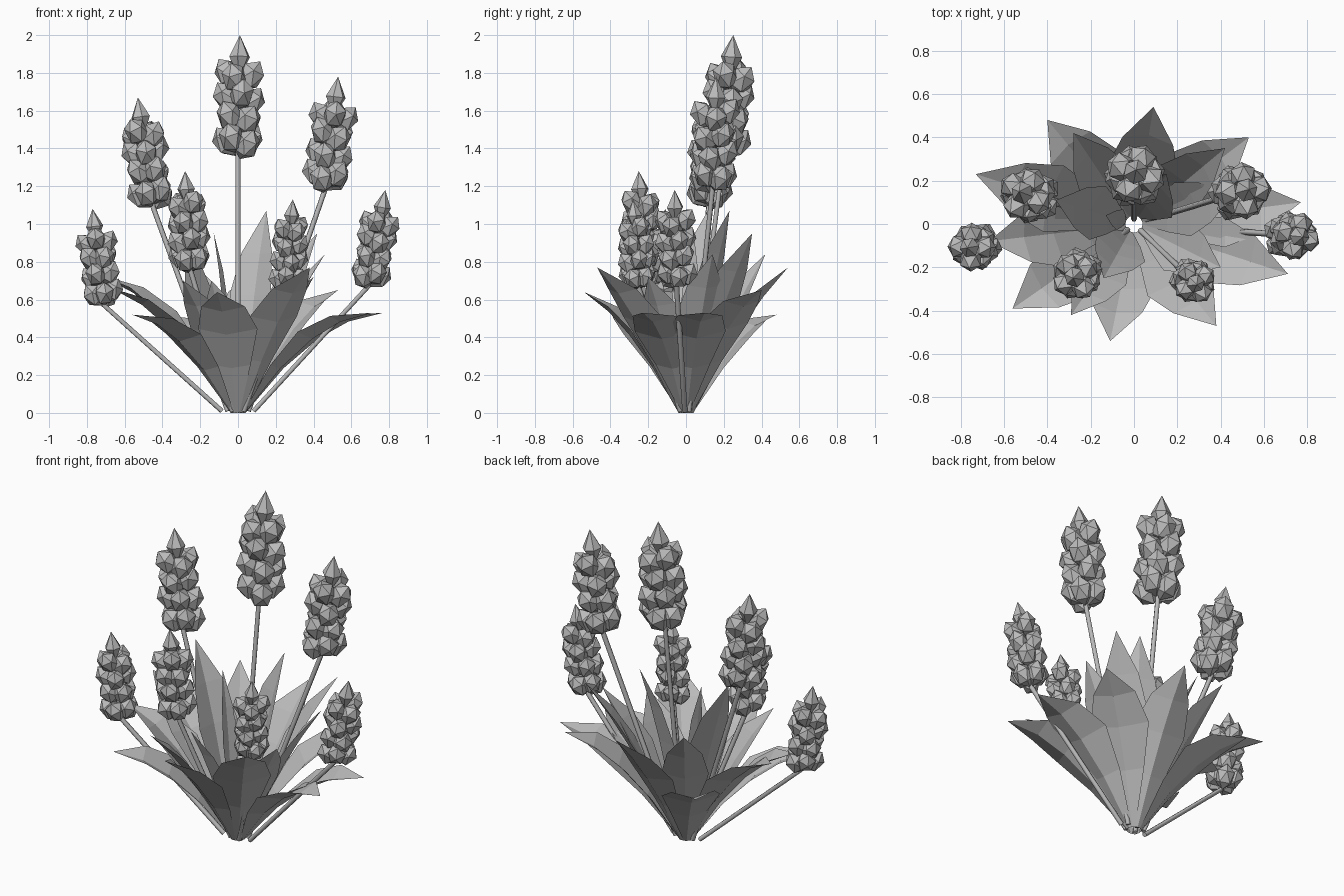
import bpy, bmesh, math
from mathutils import Vector, Matrix

cube = bpy.data.objects.get("Cube")
if cube:
    bpy.data.objects.remove(cube, do_unlink=True)

# One plain grey for the whole plant
GREY = (0.5, 0.5, 0.5, 1)
grey = bpy.data.materials.new("plain grey")
grey.use_nodes = True
grey.diffuse_color = GREY
grey.node_tree.nodes["Principled BSDF"].inputs["Base Color"].default_value = GREY


def add_object(name, data):
    data.materials.append(grey)
    obj = bpy.data.objects.new(name, data)
    bpy.context.scene.collection.objects.link(obj)
    return obj


def mesh_object(name, bm):
    data = bpy.data.meshes.new(name)
    bm.to_mesh(data)
    bm.free()
    return add_object(name, data)


def make_leaf(name, tip, width):
    """Creased blade with a sharp tip; low leaves arch over, tall ones stay straight."""
    tip = Vector(tip)
    out = Vector((tip.x, tip.y, 0))
    reach = out.length
    out.normalize()
    side = Vector((-out.y, out.x, 0))
    root = out * 0.04
    arch = min(0.96, max(0.62, 1.22 - 0.4 * tip.z / reach))
    bend = out * reach * 0.54 + Vector((0, 0, tip.z * arch))
    bm = bmesh.new()
    rows = []
    for t, w in ((0, 0.1), (0.27, 0.62), (0.52, 1.0), (0.74, 0.74)):
        mid = root * (1 - t) ** 2 + bend * 2 * t * (1 - t) + tip * t * t
        along = (bend - root) * (1 - t) + (tip - bend) * t
        inward = side.cross(along).normalized()
        if inward.dot(out) > 0:
            inward.negate()
        half = side * width * w / 2
        lift = inward * width * w * 0.15
        points = (mid - half + lift, mid, mid + half + lift)
        rows.append([bm.verts.new(p) for p in points])
    for a, b in zip(rows, rows[1:]):
        for i in range(2):
            bm.faces.new((a[i], a[i + 1], b[i + 1], b[i]))
    end = bm.verts.new(tip)
    for i in range(2):
        bm.faces.new((rows[-1][i], rows[-1][i + 1], end))
    mesh_object(name, bm)


def make_stem(name, points, radius):
    """Thin straight tube that turns upward inside the flower head."""
    curve = bpy.data.curves.new(name, "CURVE")
    curve.dimensions = "3D"
    curve.bevel_depth = radius
    curve.bevel_resolution = 1
    curve.use_fill_caps = True
    spline = curve.splines.new("POLY")
    spline.points.add(len(points) - 1)
    for point, co in zip(spline.points, points):
        point.co = (*co, 1)
    add_object(name, curve)


def make_head(name, base, tip):
    """Staggered rings of faceted buds with a pointed bud on top."""
    axis = tip - base
    size = axis.length
    frame = Matrix.Translation(base) @ axis.to_track_quat("Z", "Y").to_matrix().to_4x4()
    bm = bmesh.new()
    for ring, height in enumerate((0.12, 0.3, 0.48, 0.66)):
        count = 5 if ring == 0 else 4
        for i in range(count):
            angle = math.tau * (i + ring * 0.5) / count + ring * 0.2
            wobble = 0.03 * math.sin(i * 2.4 + ring)
            place = Vector((math.cos(angle) * 0.105, math.sin(angle) * 0.105, height + wobble)) * size
            turn = Matrix.Rotation(angle, 4, "Z") @ Matrix.Rotation(0.6, 4, "Y")
            bmesh.ops.create_icosphere(bm, subdivisions=1, radius=size * 0.108,
                                       matrix=frame @ Matrix.Translation(place) @ turn
                                       @ Matrix.Diagonal((1, 1, 1.3, 1)))
    # Top bud: two pyramids base to base
    half = size * 0.18
    for angle, height in ((0, size - half / 2), (math.pi, size - half * 1.5)):
        bmesh.ops.create_cone(bm, segments=6, radius1=size * 0.09, radius2=0, depth=half,
                              matrix=frame @ Matrix.Translation((0, 0, height))
                              @ Matrix.Rotation(angle, 4, "X"))
    mesh_object(name, bm)


# Leaves: tip position and width
outer = ((0.09, 0.54, 0.77), (0.53, 0.40, 0.65), (0.77, 0.10, 0.53), (0.71, -0.23, 0.53),
         (0.38, -0.47, 0.77), (-0.11, -0.54, 0.64), (-0.56, -0.39, 0.52),
         (-0.67, -0.08, 0.66), (-0.73, 0.23, 0.73), (-0.40, 0.48, 0.52))
inner = ((0.15, 0.23, 1.07), (0.42, 0.35, 0.95), (0.46, 0.14, 0.84), (-0.36, 0.11, 1.06),
         (-0.28, 0.42, 0.84), (-0.29, -0.42, 0.70), (0.40, -0.20, 0.72), (-0.14, -0.25, 0.70))
for i, tip in enumerate(outer):
    make_leaf(f"outer_leaf_{i + 1}", tip, 0.32)
for i, tip in enumerate(inner):
    make_leaf(f"inner_leaf_{i + 1}", tip, 0.26)
make_leaf("small_leaf", (-0.13, 0.04, 0.96), 0.1)

# Flowers: bottom and tip of each head
flowers = {
    "back": ((0.0, 0.20, 1.36), (0.01, 0.25, 2.0)),
    "back_left": ((0.46, 0.14, 1.18), (0.53, 0.16, 1.78)),
    "back_right": ((-0.45, 0.12, 1.09), (-0.53, 0.15, 1.67)),
    "front_right": ((-0.25, -0.22, 0.75), (-0.28, -0.25, 1.28)),
    "front_left": ((0.26, -0.25, 0.66), (0.29, -0.28, 1.13)),
    "side_left": ((0.69, -0.05, 0.67), (0.78, -0.06, 1.18)),
    "side_right": ((-0.71, -0.10, 0.57), (-0.77, -0.11, 1.08)),
}
for place, (base, tip) in flowers.items():
    base, tip = Vector(base), Vector(tip)
    foot = Vector((base.x * 0.12, base.y * 0.12, 0.01))
    make_stem(f"stem_{place}", (foot, base, base.lerp(tip, 0.85)), 0.014)
    make_head(f"flower_head_{place}", base, tip)
